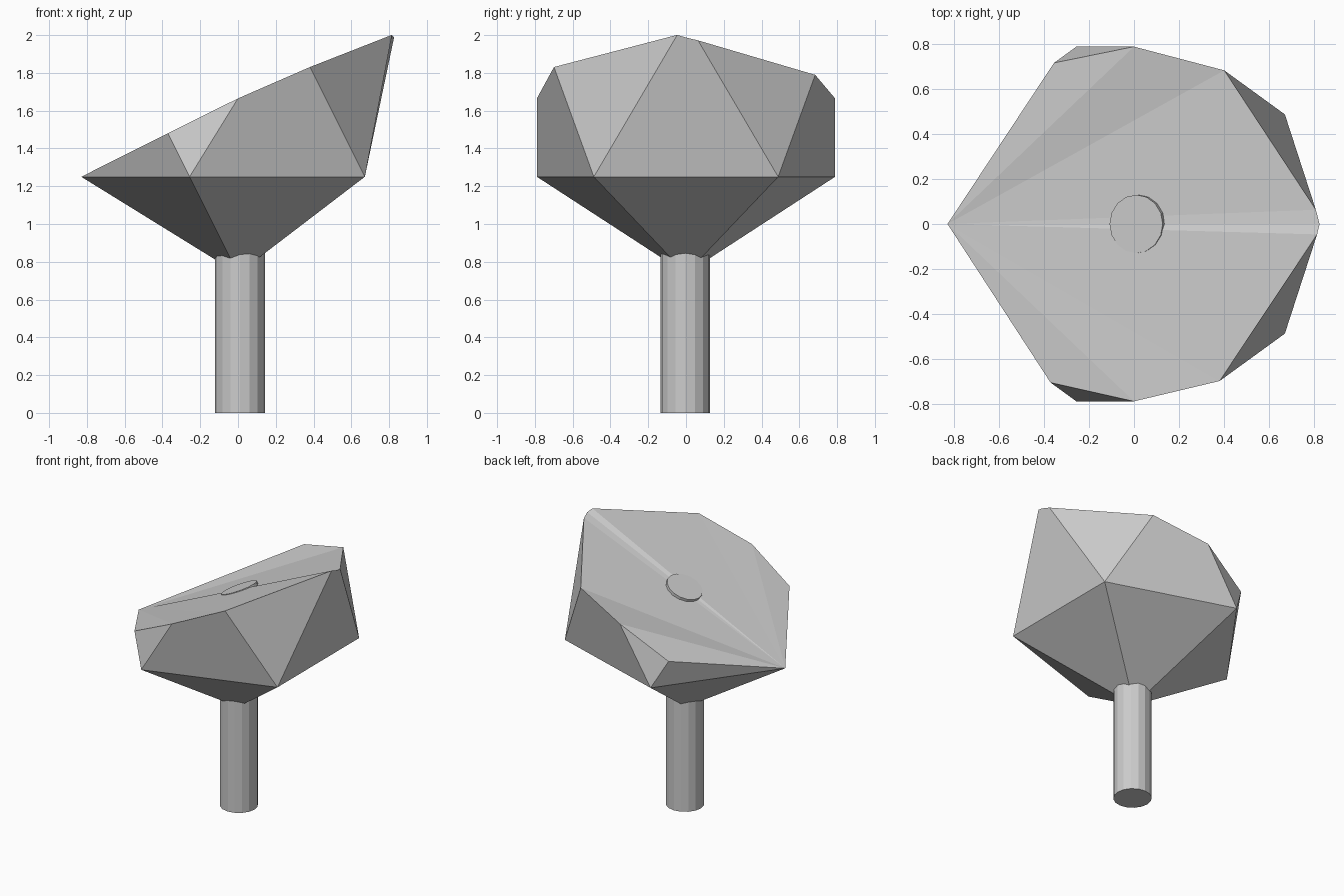
import bpy, bmesh
from math import cos, sin, pi, radians
from mathutils import Vector

if "Cube" in bpy.data.objects:
    bpy.data.objects.remove(bpy.data.objects["Cube"])

R, CZ = 0.928, 1.665          # parent icosahedron radius and centre height
RING, H = R * 0.8944, R * 0.4472

def ring(i, z):               # ring point at i * 36 degrees
    return Vector((RING * cos(i * pi / 5), RING * sin(i * pi / 5), z))

# head: icosahedron with its top sliced off at a slant
bm = bmesh.new()
V = bm.verts.new
low = {i: V(ring(i, CZ - H)) for i in (5, 3, 1, -3, -1)}
apex = V((0, 0, CZ - R))
tip = V((0.826, 0, 1.987))

def cut(lo, up, t):           # point along a ring-to-ring edge
    return V(ring(lo, CZ - H).lerp(ring(up, CZ + H), t))

rims = {}
for s, tb, tc, td, te in ((-1, 0.277, 0.5, 0.70, 0.905), (1, 0.24, 0.5, 0.65, 0.87)):
    b, c = cut(3 * s, 4 * s, tb), cut(3 * s, 2 * s, tc)
    d, e = cut(s, 2 * s, td), cut(s, 0, te)
    rims[s] = e
    A, L1, L2 = low[5], low[3 * s], low[s]
    for f in ((A, L1, b), (L1, c, b), (L1, L2, d, c), (L2, e, d),
              (A, L1, apex), (L1, L2, apex),
              (A, b, c), (A, c, d), (A, d, e), (A, e, tip)):
        bm.faces.new(f)
bm.faces.new((low[-1], low[1], rims[1], tip, rims[-1]))
bm.faces.new((low[-1], low[1], apex))
bmesh.ops.recalc_face_normals(bm, faces=bm.faces)
me = bpy.data.meshes.new("faceted_head")
bm.to_mesh(me)
bm.free()
bpy.context.collection.objects.link(bpy.data.objects.new("faceted_head", me))

# stalk
bpy.ops.mesh.primitive_cylinder_add(vertices=16, radius=0.132, depth=0.95,
                                    location=(0.01, -0.004, 0.475))
bpy.context.object.name = "stalk"

# tilted disc set into the sloping top
bpy.ops.mesh.primitive_cylinder_add(vertices=16, radius=0.13, depth=0.06,
                                    location=(0.022, 0, 1.615),
                                    rotation=(0, -radians(24.5), 0))
bpy.context.object.name = "top_disc"
